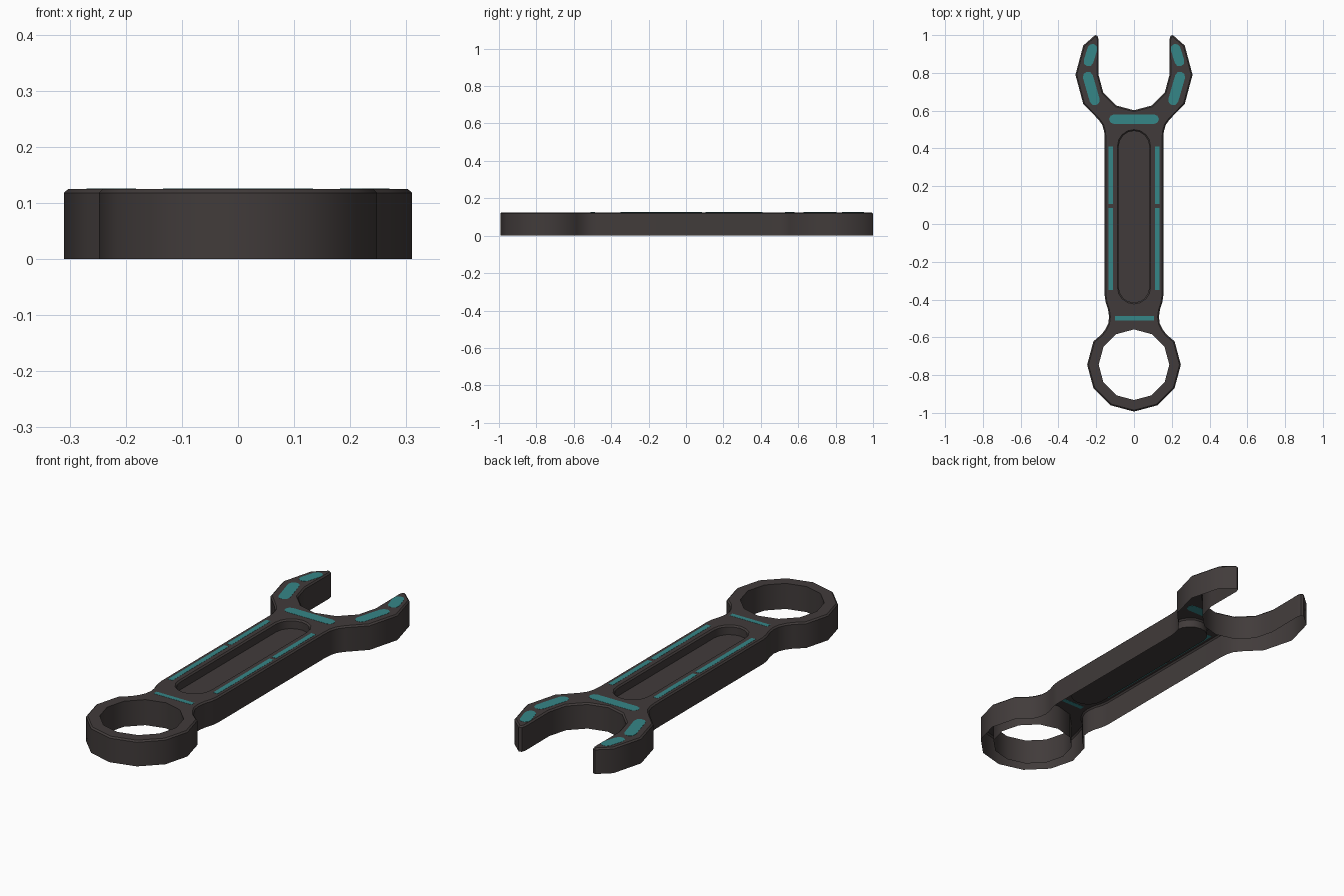
import bpy, bmesh, math
from mathutils import Vector

if "Cube" in bpy.data.objects:
    bpy.data.objects.remove(bpy.data.objects["Cube"])

TOP, CH = 0.125, 0.007   # top height, chamfer size


def material(name, rgb):
    m = bpy.data.materials.new(name)
    m.diffuse_color = (*rgb, 1)
    m.use_nodes = True
    m.node_tree.nodes["Principled BSDF"].inputs["Base Color"].default_value = m.diffuse_color
    return m


STEEL = material("dark steel", (0.053, 0.044, 0.043))
TEAL = material("teal paint", (0.036, 0.24, 0.245))


def arc(cx, cy, r, a0, a1, n):
    return [(cx + r * math.cos(math.radians(a0 + (a1 - a0) * i / n)),
             cy + r * math.sin(math.radians(a0 + (a1 - a0) * i / n))) for i in range(n + 1)]


def capsule(p, q, r, n=8):
    a = math.degrees(math.atan2(q[1] - p[1], q[0] - p[0]))
    return arc(*q, r, a - 90, a + 90, n) + arc(*p, r, a + 90, a + 270, n)


def inset(pts, d):
    # inward offset of a counter-clockwise outline
    out = []
    for i, p in enumerate(pts):
        a, b, c = Vector(pts[i - 1]), Vector(p), Vector(pts[(i + 1) % len(pts)])
        e, f = (b - a).normalized(), (c - b).normalized()
        n1, n2 = Vector((-e.y, e.x)), Vector((-f.y, f.x))
        out.append(tuple(b + (n1 + n2) * d / (1 + n1.dot(n2))))
    return out


def ring(bm, pts, z):
    return [bm.verts.new((x, y, z)) for x, y in pts]


def bridge(bm, a, b):
    for i in range(len(a)):
        j = (i + 1) % len(a)
        bm.faces.new((a[i], a[j], b[j], b[i]))


def loop_edges(bm, vs):
    res = []
    for i in range(len(vs)):
        pair = (vs[i - 1], vs[i])
        res.append(bm.edges.get(pair) or bm.edges.new(pair))
    return res


def finish(bm, name, mat, smooth=None):
    me = bpy.data.meshes.new(name)
    bm.to_mesh(me)
    bm.free()
    ob = bpy.data.objects.new(name, me)
    bpy.context.collection.objects.link(ob)
    me.materials.append(mat)
    if smooth:
        bpy.ops.object.select_all(action='DESELECT')
        ob.select_set(True)
        bpy.context.view_layer.objects.active = ob
        bpy.ops.object.shade_smooth_by_angle(angle=math.radians(smooth))
    return ob


# right half outline, counter-clockwise from the foot of the ring to the jaw bottom
half = arc(0, -0.745, 0.248, -90, 30, 4)
half += [(0.172, -0.585), (0.15, -0.555), (0.136, -0.525), (0.132, -0.49), (0.138, -0.45),
         (0.15, -0.415), (0.155, -0.38), (0.155, 0.45), (0.158, 0.49), (0.168, 0.525),
         (0.19, 0.555)]
half += arc(0, 0.79, 0.31, -30, 30, 2)
half += [(0.206, 1.0), (0.193, 0.995), (0.187, 0.975)]
half += arc(0, 0.79, 0.188, 0, -90, 3)
half[0], half[-1] = (0, half[0][1]), (0, half[-1][1])
outline = half + [(-x, y) for x, y in half[-2:0:-1]]

# wrench body: open-bottomed shell with a box-end hole and a handle recess
bm = bmesh.new()
foot, shoulder = ring(bm, outline, 0), ring(bm, outline, TOP - CH)
rim = ring(bm, inset(outline, CH), TOP)
bridge(bm, foot, shoulder)
bridge(bm, shoulder, rim)

hole = arc(0, -0.745, 0.187, 0, 330, 11)
hole_top, hole_foot = ring(bm, hole, TOP), ring(bm, hole, 0)
bridge(bm, hole_top, hole_foot)

slot = capsule((0, -0.335), (0, 0.412), 0.088)
lip = ring(bm, slot, TOP)
edge = ring(bm, inset(slot, CH), TOP - CH)
floor = ring(bm, inset(slot, CH), TOP - 0.045)
bridge(bm, lip, edge)
bridge(bm, edge, floor)
bm.faces.new(floor)

edges = loop_edges(bm, rim) + loop_edges(bm, hole_top) + loop_edges(bm, lip)
bmesh.ops.triangle_fill(bm, use_beauty=True, use_dissolve=False, edges=edges, normal=(0, 0, 1))
bmesh.ops.recalc_face_normals(bm, faces=bm.faces[:])
bm.normal_update()
if sum(f.normal.z * f.calc_area() for f in bm.faces) < 0:
    bmesh.ops.reverse_faces(bm, faces=bm.faces[:])
finish(bm, "wrench_body", STEEL, 40)


# painted inlays: thin plates, seen from above and from inside the shell
def plate(name, pts):
    bm = bmesh.new()
    low, high = ring(bm, pts, TOP - 0.0008), ring(bm, pts, TOP + 0.0008)
    bridge(bm, low, high)
    bm.faces.new(high)
    bm.faces.new(low[::-1])
    bmesh.ops.recalc_face_normals(bm, faces=bm.faces[:])
    finish(bm, name, TEAL)


def rect(x0, x1, y0, y1):
    return [(x0, y0), (x1, y0), (x1, y1), (x0, y1)]


for s, side in ((1, "right"), (-1, "left")):
    plate("jaw_tip_inlay_" + side, capsule((s * 0.220, 0.928), (s * 0.241, 0.86), 0.026, 4))
    plate("jaw_side_inlay_" + side, capsule((s * 0.244, 0.78), (s * 0.208, 0.655), 0.027, 4))
    for part, y0, y1 in (("upper", 0.105, 0.41), ("lower", -0.35, 0.085)):
        x0, x1 = sorted((s * 0.110, s * 0.134))
        plate(f"handle_{part}_inlay_{side}", rect(x0, x1, y0, y1))
plate("neck_inlay", capsule((-0.107, 0.555), (0.107, 0.555), 0.025, 4))
plate("ring_neck_inlay", rect(-0.10, 0.105, -0.51, -0.487))
